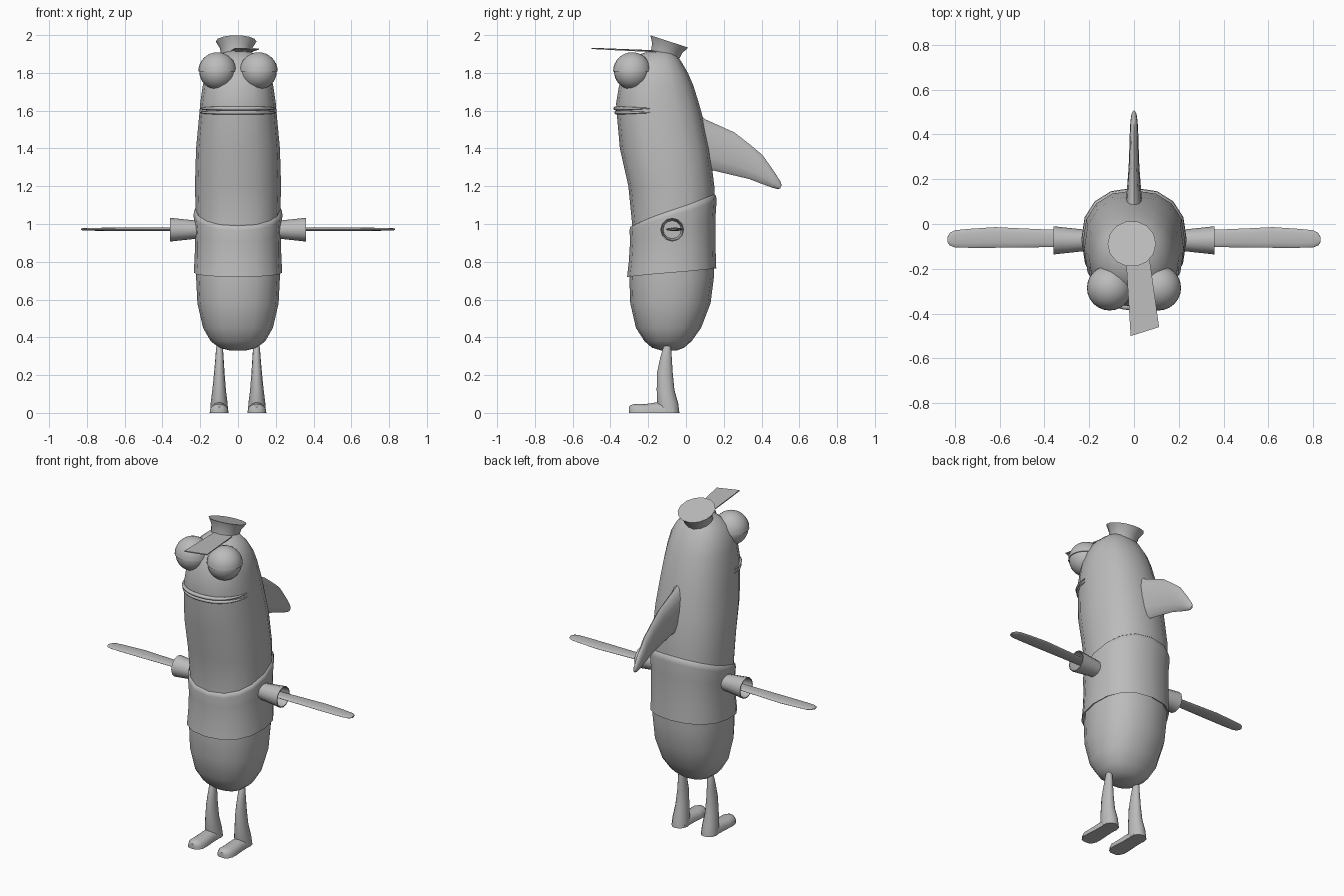
import bpy, bmesh
from math import sin, cos, pi, radians, copysign
from mathutils import Vector, Matrix

if "Cube" in bpy.data.objects:
    bpy.data.objects.remove(bpy.data.objects["Cube"], do_unlink=True)

grey = bpy.data.materials.new("plain grey")
grey.use_nodes = True
grey.diffuse_color = (0.5, 0.5, 0.5, 1)
grey.node_tree.nodes["Principled BSDF"].inputs["Base Color"].default_value = (0.5, 0.5, 0.5, 1)


def finish(name, bm, angle=40):
    """Turn a bmesh into a shaded object."""
    bmesh.ops.recalc_face_normals(bm, faces=bm.faces[:])
    mesh = bpy.data.meshes.new(name)
    bm.to_mesh(mesh)
    bm.free()
    mesh.materials.append(grey)
    obj = bpy.data.objects.new(name, mesh)
    bpy.context.collection.objects.link(obj)
    bpy.ops.object.select_all(action='DESELECT')
    obj.select_set(True)
    bpy.context.view_layer.objects.active = obj
    bpy.ops.object.shade_smooth_by_angle(angle=radians(angle))
    return obj


def ring(c, u, v, n=12):
    """Ellipse of points round c with half axes u and v."""
    c, u, v = Vector(c), Vector(u), Vector(v)
    return [c + u * cos(2 * pi * i / n) + v * sin(2 * pi * i / n) for i in range(n)]


def loft(name, rings, caps=(True, True), angle=40):
    """Skin a row of closed rings."""
    bm = bmesh.new()
    rows = [[bm.verts.new(p) for p in r] for r in rings]
    n = len(rows[0])
    for a, b in zip(rows, rows[1:]):
        for i in range(n):
            j = (i + 1) % n
            bm.faces.new((a[i], a[j], b[j], b[i]))
    for row, cap in zip((rows[0], rows[-1]), caps):
        if cap:
            bm.faces.new(row)
    return finish(name, bm, angle)


# Body profile: height, front y, back y, half width
PROFILE = [
    (0.33, -0.13, -0.05, 0.04), (0.345, -0.18, -0.01, 0.10),
    (0.38, -0.22, 0.03, 0.145), (0.45, -0.265, 0.08, 0.185),
    (0.58, -0.295, 0.13, 0.215), (0.72, -0.30, 0.148, 0.222),
    (1.00, -0.285, 0.15, 0.222), (1.20, -0.305, 0.15, 0.228),
    (1.40, -0.35, 0.125, 0.222), (1.58, -0.366, 0.085, 0.205),
    (1.64, -0.37, 0.068, 0.20), (1.73, -0.355, 0.04, 0.187),
    (1.80, -0.33, 0.01, 0.172), (1.86, -0.29, -0.025, 0.14),
    (1.90, -0.24, -0.055, 0.095), (1.92, -0.18, -0.09, 0.04)]


def body_point(z, a, grow=0.0):
    """Point on the body surface at height z and angle a (0 = left, -90 = front)."""
    z0 = min(max(z, PROFILE[0][0]), PROFILE[-1][0])
    for p, q in zip(PROFILE, PROFILE[1:]):
        if z0 <= q[0]:
            break
    t = (z0 - p[0]) / (q[0] - p[0])
    front, back, half = [p[k] + (q[k] - p[k]) * t for k in (1, 2, 3)]
    sq = lambda s: copysign(abs(s) ** 0.87, s)
    return Vector(((half + grow) * sq(cos(a)),
                   (front + back) / 2 + ((back - front) / 2 + grow) * sq(sin(a)), z))


N = 16
ANGLES = [2 * pi * i / N for i in range(N)]
loft("body", [[body_point(p[0], a) for a in ANGLES] for p in PROFILE], angle=60)


# Shirt: a band with a sloping hem and a steeper sloping top edge
def shirt_ring(t, grow):
    pts = []
    for a in ANGLES:
        s = (sin(a) + 1) / 2
        low, high = 0.72 + 0.045 * s, 0.985 + 0.165 * s
        pts.append(body_point(low + (high - low) * t, a, grow))
    return pts


loft("shirt", [shirt_ring(t, g) for t, g in
               ((0.02, 0.0), (0, 0.012), (0.3, 0.007), (0.7, 0.006), (0.93, 0.012), (1.0, 0.009), (1.03, -0.004))],
     caps=(False, False), angle=60)

# Lips wrapped round the front of the head
for name, z, out in (("upper_lip", 1.612, 0.008), ("lower_lip", 1.59, 0.004)):
    rows = []
    for i in range(17):
        t = i / 16 * 2 - 1
        a = -pi / 2 + t * radians(80)
        size = 0.25 + 0.75 * (1 - t * t)
        c = body_point(z, a, out * size - 0.004)
        outward = Vector((cos(a), sin(a), 0))
        rows.append(ring(c, outward * 0.013 * size, (0, 0, 0.011 * size), 8))
    loft(name, rows, angle=60)


def ball(name, centre, r, lid=False):
    """Eyeball, or the upper half of one as a lid."""
    bm = bmesh.new()
    bmesh.ops.create_uvsphere(bm, u_segments=24, v_segments=16, radius=r)
    if lid:
        bmesh.ops.bisect_plane(bm, geom=bm.verts[:] + bm.edges[:] + bm.faces[:],
                               plane_co=(0, 0, 0), plane_no=(0, 0, -1), clear_outer=True)
        bmesh.ops.holes_fill(bm, edges=[e for e in bm.edges if e.is_boundary])
    bmesh.ops.translate(bm, verts=bm.verts[:], vec=centre)
    finish(name, bm)


for side, sx in (("left", 1), ("right", -1)):
    # Eyes with heavy lids
    eye = (sx * 0.109, -0.285, 1.808)
    ball(side + "_eye", eye, 0.096)
    ball(side + "_eyelid", eye, 0.101, lid=True)

    # Open sleeve with an inner wall
    loft(side + "_sleeve",
         [ring((sx * x, -0.073, 0.97), (0, r, 0), (0, 0, r)) for x, r in
          ((0.17, 0.045), (0.24, 0.05), (0.36, 0.063), (0.36, 0.058), (0.27, 0.048))],
         caps=(False, True))

    # Flat paddle arm
    loft(side + "_arm",
         [ring((sx * x, y, 0.972), (0, w, 0), (0, 0, h)) for x, y, w, h in
          ((0.25, -0.066, 0.036, 0.009), (0.45, -0.063, 0.041, 0.009),
           (0.62, -0.06, 0.046, 0.009), (0.74, -0.064, 0.042, 0.008),
           (0.80, -0.066, 0.038, 0.007), (0.822, -0.068, 0.028, 0.006),
           (0.832, -0.07, 0.012, 0.004))], angle=60)

    # Leg widening down to the heel
    loft(side + "_leg",
         [ring((sx * x, y, z), (w, 0, 0), (0, d, 0)) for x, y, z, w, d in
          ((0.10, -0.088, 0, 0.048, 0.053), (0.10, -0.097, 0.05, 0.045, 0.056),
           (0.10, -0.108, 0.12, 0.036, 0.047), (0.099, -0.112, 0.21, 0.028, 0.042),
           (0.098, -0.106, 0.29, 0.022, 0.031), (0.098, -0.10, 0.345, 0.018, 0.021),
           (0.098, -0.098, 0.365, 0.011, 0.012))], angle=60)

    # Flat-soled foot
    rows = []
    for y, w, h in ((-0.302, 0.018, 0.032), (-0.292, 0.036, 0.042), (-0.265, 0.049, 0.048),
                    (-0.22, 0.05, 0.046), (-0.16, 0.045, 0.055), (-0.07, 0.044, 0.05)):
        rows.append([Vector((sx * 0.10 + w * cos(pi * i / 10), y, h * sin(pi * i / 10) ** 0.7 if 0 < i < 10 else 0))
                     for i in range(11)])
    loft(side + "_foot", rows)

# Back fin: upper and lower edge points (y, z) with half thickness
stations = [((0.04, 1.62), (0.09, 1.26), 0.042), ((0.10, 1.555), (0.145, 1.283), 0.034),
            ((0.256, 1.485), (0.25, 1.258), 0.024), ((0.34, 1.42), (0.335, 1.238), 0.021),
            ((0.405, 1.365), (0.40, 1.213), 0.019), ((0.465, 1.28), (0.455, 1.193), 0.016),
            ((0.50, 1.225), (0.482, 1.186), 0.011), ((0.506, 1.205), (0.498, 1.187), 0.005)]
rows = []
for up, low, thick in stations:
    up, low = Vector((0, *up)), Vector((0, *low))
    rows.append(ring((up + low) / 2, (up - low) / 2, (thick, 0, 0)))
loft("back_fin", rows, angle=60)

# Flared cap, tilted back
hat = loft("cap", [ring((0, 0, z), (r, 0, 0), (0, r, 0), 14) for z, r in
                   ((-0.02, 0.075), (0, 0.079), (0.04, 0.086), (0.077, 0.108))], angle=30)
hat.matrix_world = Matrix.Translation((-0.01, -0.112, 1.893)) @ Matrix.Rotation(radians(-18), 4, 'X')

# Thin brim, turned a little to the left
brim = [(-0.035, -0.17, 1.917), (0.07, -0.16, 1.912), (0.112, -0.46, 1.927), (-0.015, -0.5, 1.93)]
loft("cap_brim", [[Vector(p) + Vector((0, 0, dz)) for p in brim] for dz in (-0.003, 0.003)], angle=30)
